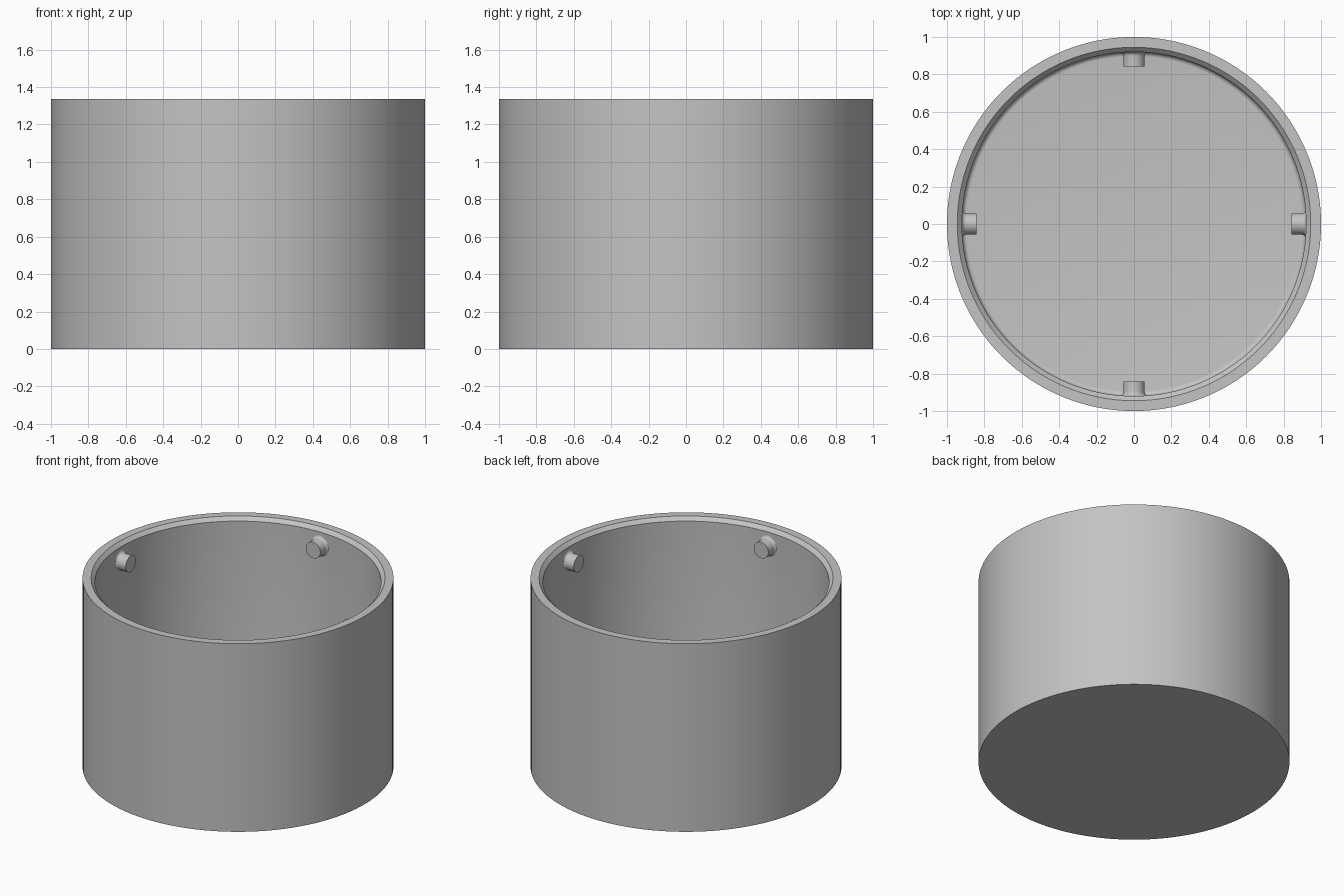
import bpy
import bmesh
from math import radians, sin, cos, pi
from mathutils import Matrix

cube = bpy.data.objects.get("Cube")
if cube:
    bpy.data.objects.remove(cube, do_unlink=True)

grey = bpy.data.materials.new("plain grey")
grey.use_nodes = True
colour = (0.55, 0.55, 0.55, 1)
grey.diffuse_color = colour
grey.node_tree.nodes["Principled BSDF"].inputs["Base Color"].default_value = colour


def lathe(name, profile, steps, matrix=Matrix()):
    """Revolve a (radius, height) profile about z, then place it."""
    bm = bmesh.new()
    verts = [bm.verts.new((r, 0, z)) for r, z in profile]
    edges = [bm.edges.new(pair) for pair in zip(verts, verts[1:])]
    bmesh.ops.spin(bm, geom=verts + edges, cent=(0, 0, 0), axis=(0, 0, 1),
                   angle=2 * pi, steps=steps)
    bmesh.ops.remove_doubles(bm, verts=bm.verts, dist=1e-5)
    bmesh.ops.recalc_face_normals(bm, faces=bm.faces)
    mesh = bpy.data.meshes.new(name)
    bm.to_mesh(mesh)
    bm.free()
    mesh.materials.append(grey)
    obj = bpy.data.objects.new(name, mesh)
    bpy.context.collection.objects.link(obj)
    obj.matrix_world = matrix
    bpy.ops.object.select_all(action='DESELECT')
    obj.select_set(True)
    bpy.context.view_layer.objects.active = obj
    bpy.ops.object.shade_smooth_by_angle(angle=radians(30))
    return obj


HEIGHT, WALL, FLOOR, FILLET = 1.335, 0.92, 0.08, 0.025
quarter = [i * pi / 12 for i in range(7)]

# Open cup: flat base, chamfered inner rim, rounded inner floor corner
corner = [(WALL - FILLET + FILLET * cos(a), FLOOR + FILLET - FILLET * sin(a))
          for a in quarter]
lathe("cup", [(0, 0), (1, 0), (1, HEIGHT), (0.945, HEIGHT),
              (WALL, HEIGHT - 0.025)] + corner + [(0, FLOOR)], 128)

# Four pegs pointing inward, each flaring into the wall
PEG, FLARE, TIP = 0.057, 0.022, 0.842
flare = [(PEG + FLARE - FLARE * cos(a), WALL - FLARE + FLARE * sin(a))
         for a in quarter]
peg_profile = [(0, TIP), (PEG, TIP)] + flare + [(PEG + FLARE, WALL + 0.02),
                                              (0, WALL + 0.02)]
for i, side in enumerate(("left", "back", "right", "front")):
    place = (Matrix.Translation((0, 0, 1.21)) @ Matrix.Rotation(i * pi / 2, 4, 'Z')
             @ Matrix.Rotation(pi / 2, 4, 'Y'))
    lathe(side + "_peg", peg_profile, 32, place)
